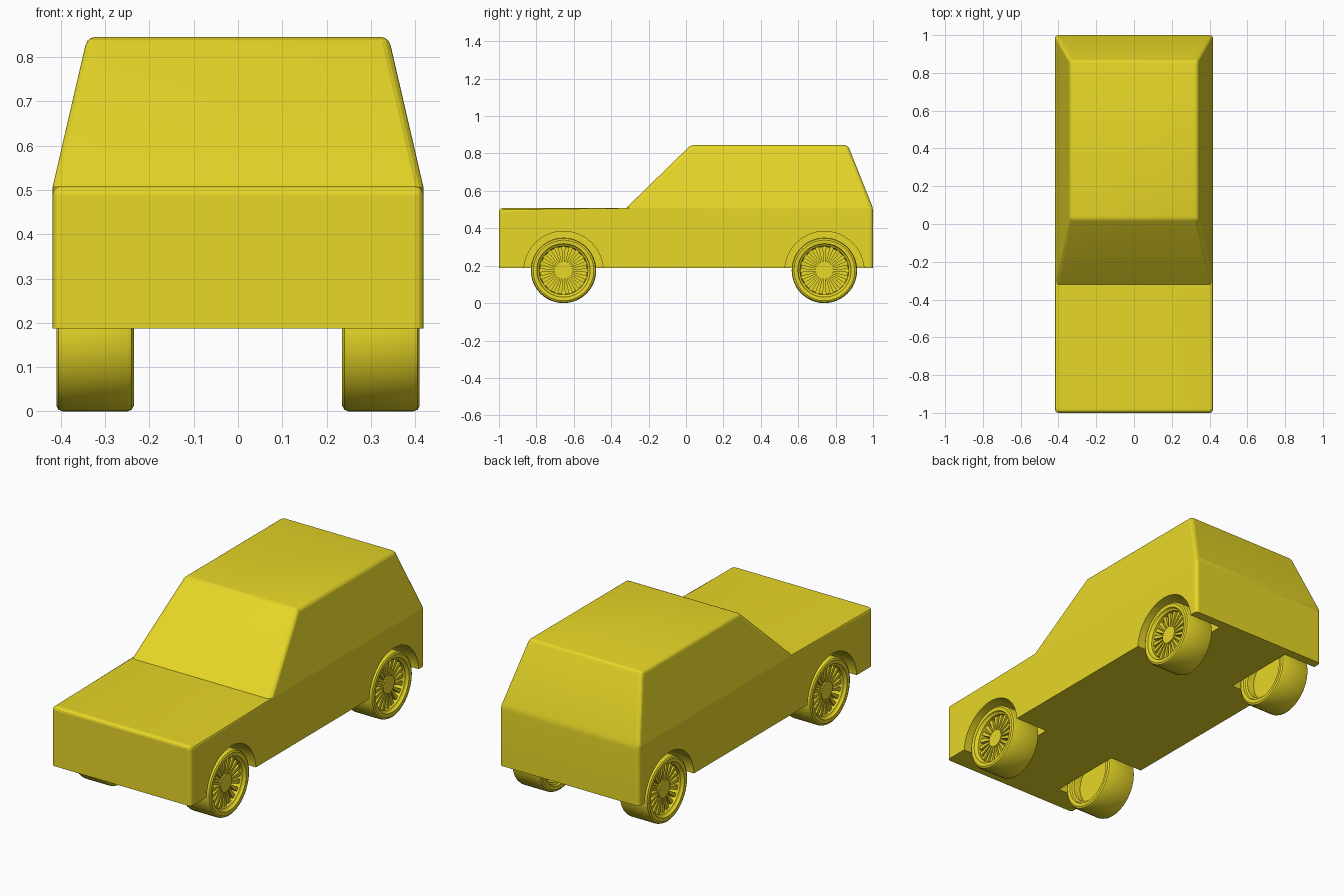
import bpy, bmesh, math
from mathutils import Matrix, Vector

if "Cube" in bpy.data.objects:
    bpy.data.objects.remove(bpy.data.objects["Cube"])

paint = bpy.data.materials.new("yellow_paint")
paint.diffuse_color = (0.8, 0.68, 0.02, 1)
paint.use_nodes = True
paint.node_tree.nodes["Principled BSDF"].inputs["Base Color"].default_value = paint.diffuse_color

AXLES = {"front": -0.655, "rear": 0.74}
WHEEL_Z = 0.175


def finish(bm, name, angle):
    bmesh.ops.recalc_face_normals(bm, faces=bm.faces)
    mesh = bpy.data.meshes.new(name)
    bm.to_mesh(mesh)
    bm.free()
    mesh.materials.append(paint)
    obj = bpy.data.objects.new(name, mesh)
    bpy.context.collection.objects.link(obj)
    smooth(obj, angle)
    return obj


def smooth(obj, angle):
    bpy.ops.object.select_all(action='DESELECT')
    obj.select_set(True)
    bpy.context.view_layer.objects.active = obj
    bpy.ops.object.shade_smooth_by_angle(angle=math.radians(angle))


def add_cylinder(bm, radius, x0, x1, y, z, segments):
    m = Matrix.Translation(((x0 + x1) / 2, y, z)) @ Matrix.Rotation(math.pi / 2, 4, 'Y')
    bmesh.ops.create_cone(bm, cap_ends=True, segments=segments, radius1=radius,
                          radius2=radius, depth=x1 - x0, matrix=m)


# Body shell: side outline as (y, z, half width), narrowing to the roof
outline = [(-1, 0.187, 0.418), (-1, 0.508, 0.418), (-0.32, 0.508, 0.418),
           (0.025, 0.845, 0.34), (0.865, 0.845, 0.34), (1, 0.508, 0.418),
           (1, 0.187, 0.418)]
bm = bmesh.new()
left = [bm.verts.new((-w, y, z)) for y, z, w in outline]
right = [bm.verts.new((w, y, z)) for y, z, w in outline]
for side in (left, right):
    bm.faces.new([side[i] for i in (0, 1, 2, 5, 6)])
    bm.faces.new([side[i] for i in (2, 3, 4, 5)])
for i in range(len(outline)):
    j = (i + 1) % len(outline)
    bm.faces.new((left[i], left[j], right[j], right[i]))
bmesh.ops.recalc_face_normals(bm, faces=bm.faces)
bm.normal_update()
# Round every outer edge except the floor and the windscreen base
soft = [e for e in bm.edges if e.calc_face_angle() > 0.3
        and e.calc_face_angle_signed() > 0
        and not all(v.co.z < 0.2 for v in e.verts)]
bmesh.ops.bevel(bm, geom=soft, offset=0.018, offset_type='OFFSET', segments=3,
                profile=0.5, affect='EDGES', clamp_overlap=True)
body = finish(bm, "body", 12)

# Wheel wells cut into the body
for y in AXLES.values():
    for s in (-1, 1):
        bm = bmesh.new()
        add_cylinder(bm, 0.212, min(s * 0.22, s * 0.5), max(s * 0.22, s * 0.5), y, 0.172, 48)
        cutter = finish(bm, "well_cutter", 12)
        cutter.hide_render = True
        mod = body.modifiers.new("well", 'BOOLEAN')
        mod.operation, mod.solver, mod.object = 'DIFFERENCE', 'EXACT', cutter
        bpy.context.view_layer.objects.active = body
        bpy.ops.object.modifier_apply(modifier=mod.name)
        bpy.data.objects.remove(cutter)
smooth(body, 12)

# Tyre and rim cross-section as (x, radius), outer dish to inner dish
section = [(0.335, 0), (0.335, 0.126), (0.393, 0.13), (0.398, 0.138), (0.408, 0.143),
           (0.41, 0.162), (0.405, 0.171), (0.395, 0.175), (0.25, 0.175), (0.24, 0.171),
           (0.235, 0.162), (0.237, 0.143), (0.247, 0.138), (0.252, 0.128),
           (0.29, 0.124), (0.29, 0)]


def wheel(name, y, side):
    # Lathed tyre and rim
    bm = bmesh.new()
    verts = [bm.verts.new((x, 0, r)) for x, r in section]
    edges = [bm.edges.new(p) for p in zip(verts, verts[1:])]
    bmesh.ops.spin(bm, geom=verts + edges, axis=(1, 0, 0), cent=(0, 0, 0),
                   angle=2 * math.pi, steps=48)
    bmesh.ops.remove_doubles(bm, verts=bm.verts, dist=1e-5)
    # Hub
    add_cylinder(bm, 0.048, 0.33, 0.388, 0, 0, 32)
    # Spokes, flaring toward the rim
    for k in range(20):
        rot = Matrix.Rotation(2 * math.pi * k / 20, 4, 'X')
        cube = bmesh.ops.create_cube(bm, size=1)["verts"]
        for v in cube:
            outer = v.co.z > 0
            v.co = rot @ Vector((0.365 + v.co.x * 0.034,
                                 v.co.y * (0.022 if outer else 0.009),
                                 0.131 if outer else 0.04))
    obj = finish(bm, name, 30)
    obj.data.transform(Matrix.Translation((0, y, WHEEL_Z))
                       @ Matrix.Rotation(0 if side > 0 else math.pi, 4, 'Z'))
    return obj


for axle, y in AXLES.items():
    wheel(axle + "_right_wheel", y, 1)
    wheel(axle + "_left_wheel", y, -1)
